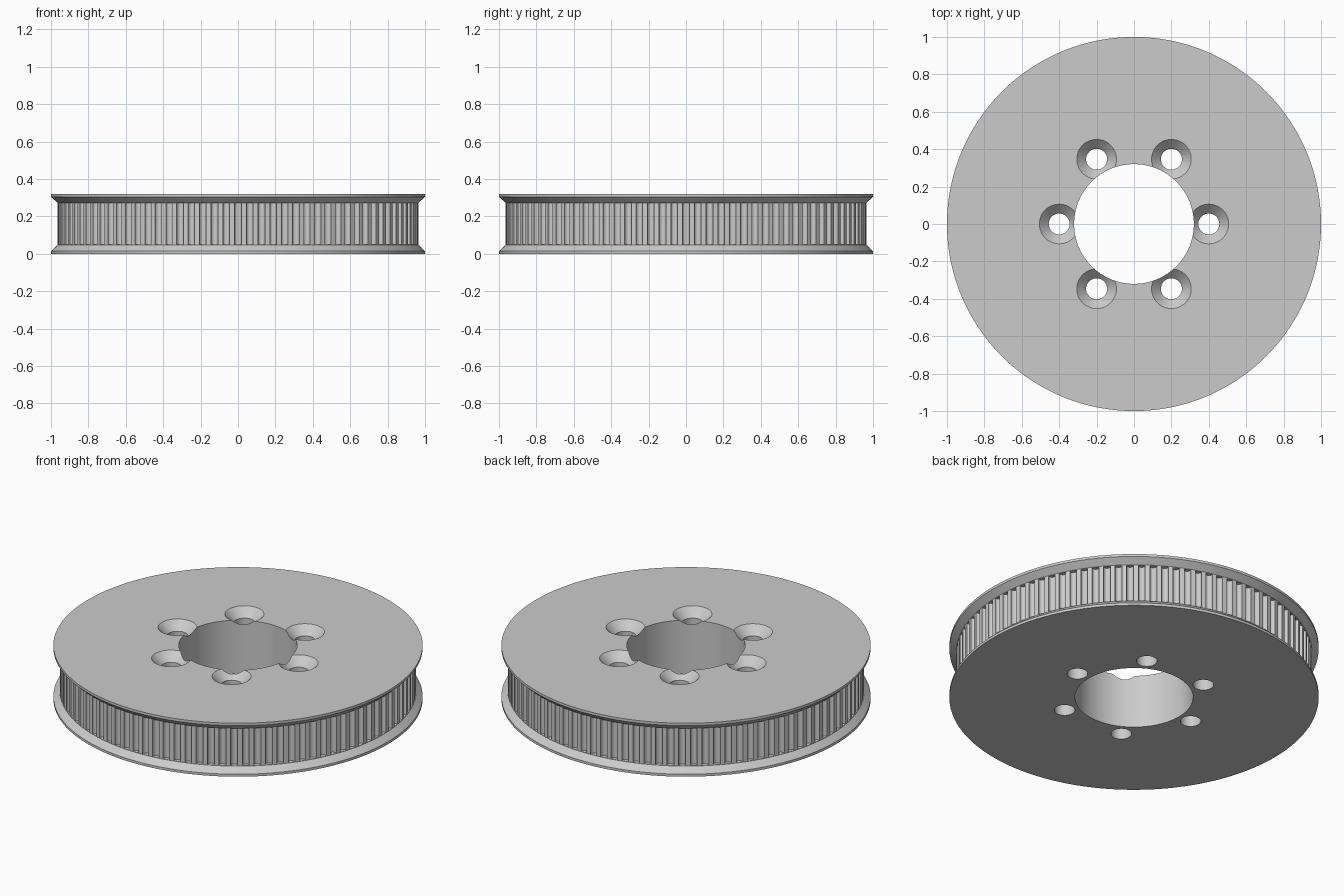
import bpy, math
from math import sin, cos, pi
from mathutils import Matrix, Vector

if "Cube" in bpy.data.objects:
    bpy.data.objects.remove(bpy.data.objects["Cube"], do_unlink=True)

HEIGHT = 0.32
TEETH = 96
DRUM_R = 0.965
BORE_R = 0.32

metal = bpy.data.materials.new("light_grey_metal")
metal.use_nodes = True
colour = (0.6, 0.6, 0.6, 1)
metal.diffuse_color = colour
metal.node_tree.nodes["Principled BSDF"].inputs["Base Color"].default_value = colour


def add_object(name, verts, faces):
    mesh = bpy.data.meshes.new(name)
    mesh.from_pydata(verts, [], faces)
    mesh.materials.append(metal)
    obj = bpy.data.objects.new(name, mesh)
    bpy.context.scene.collection.objects.link(obj)
    return obj


def lathe(profile, segments):
    """Revolve a closed counter-clockwise (radius, z) profile around z."""
    n = len(profile)
    verts = [(r * cos(2 * pi * i / segments), r * sin(2 * pi * i / segments), z)
             for i in range(segments) for r, z in profile]
    faces = []
    for i in range(segments):
        a, b = i * n, (i + 1) % segments * n
        for j in range(n):
            k = (j + 1) % n
            faces.append((a + j, b + j, b + k, a + k))
    return verts, faces


def pin(rings, segments):
    """Capped round solid from (radius, z) rings listed upwards."""
    verts = [(r * cos(2 * pi * i / segments), r * sin(2 * pi * i / segments), z)
             for r, z in rings for i in range(segments)]
    faces = [tuple(reversed(range(segments))),
             tuple(range(len(verts) - segments, len(verts)))]
    for level in range(len(rings) - 1):
        a = level * segments
        for i in range(segments):
            j = (i + 1) % segments
            faces.append((a + i, a + j, a + segments + j, a + segments + i))
    return verts, faces


def ring_of(shape, count, radius):
    """Repeat a solid evenly around z, at the given radius."""
    verts, faces = [], []
    for i in range(count):
        place = Matrix.Rotation(2 * pi * i / count, 4, "Z") @ Matrix.Translation((radius, 0, 0))
        start = len(verts)
        verts += [place @ Vector(v) for v in shape[0]]
        faces += [tuple(start + k for k in f) for f in shape[1]]
    return verts, faces


# Drum with a bevelled flange at each end and a central bore
lower = [(1.0, 0.0), (1.0, 0.015), (DRUM_R, 0.047)]
upper = [(r, HEIGHT - z) for r, z in reversed(lower)]
profile = [(BORE_R, 0.0)] + lower + upper + [(BORE_R, HEIGHT)]
pulley = add_object("toothed_pulley", *lathe(profile, TEETH * 2))

# Round belt grooves, then countersunk screw holes
groove = pin([(0.019, 0.049), (0.019, HEIGHT - 0.049)], 24)
screw = pin([(0.056, -0.1), (0.056, HEIGHT - 0.05), (0.106, HEIGHT), (0.106, HEIGHT + 0.1)], 48)
cutters = [add_object("groove_cutter", *ring_of(groove, TEETH, DRUM_R - 0.005)),
           add_object("screw_hole_cutter", *ring_of(screw, 6, 0.4))]
for cutter in cutters:
    cutter.hide_render = True
    cut = pulley.modifiers.new(cutter.name, "BOOLEAN")
    cut.operation = "DIFFERENCE"
    cut.solver = "EXACT"
    cut.object = cutter

# Bake the cuts and drop the cutters
bpy.context.view_layer.update()
graph = bpy.context.evaluated_depsgraph_get()
baked = bpy.data.meshes.new_from_object(pulley.evaluated_get(graph))
pulley.modifiers.clear()
pulley.data = baked
for cutter in cutters:
    bpy.data.objects.remove(cutter, do_unlink=True)

bpy.ops.object.select_all(action="DESELECT")
pulley.select_set(True)
bpy.context.view_layer.objects.active = pulley
bpy.ops.object.shade_smooth_by_angle(angle=math.radians(25))
